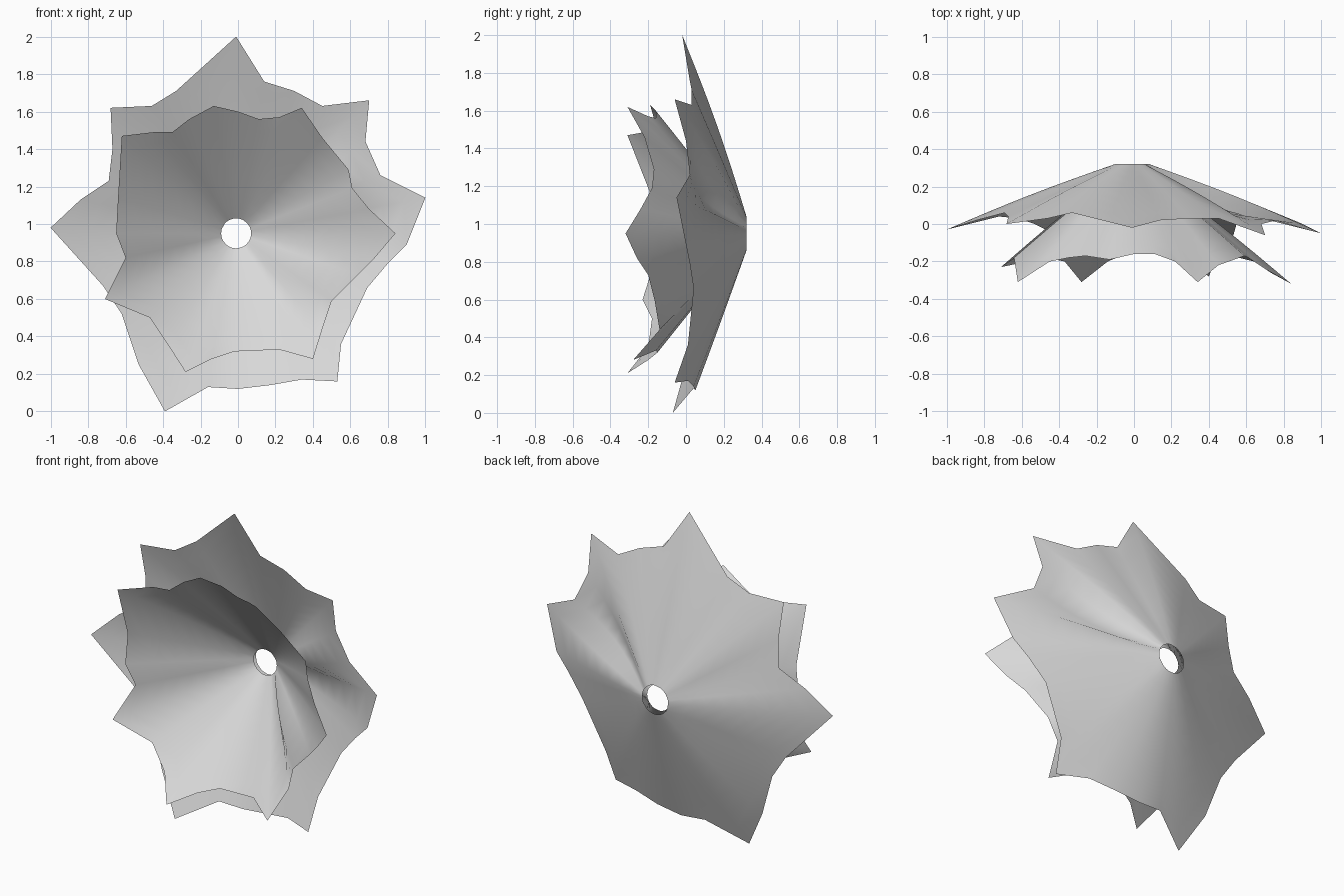
import bpy
import bmesh
import math
from mathutils import Vector

cube = bpy.data.objects.get("Cube")
if cube:
    bpy.data.objects.remove(cube, do_unlink=True)

# One plain pale grey for both petal layers
grey = bpy.data.materials.new("pale_grey")
grey.use_nodes = True
grey.diffuse_color = (0.7, 0.7, 0.7, 1)
grey.node_tree.nodes["Principled BSDF"].inputs["Base Color"].default_value = grey.diffuse_color

CENTRE_X, CENTRE_Z = -0.01, 0.95
BULGE = 0.015
PLEAT = 0.06


def petal_funnel(name, rim, hole_radius, hole_depth, rings=8):
    """Loft a pleated funnel from a round hole to a jagged rim of (x, z, y, optional dip) points."""
    bm = bmesh.new()
    loops = []
    reach = [math.hypot(p[0] - CENTRE_X, p[1] - CENTRE_Z) for p in rim]
    longest = max(reach)
    for ring in range(rings + 1):
        t = ring / rings
        loop = []
        for (x, z, y, *dip), radius in zip(rim, reach):
            angle = math.atan2(z - CENTRE_Z, x - CENTRE_X)
            inner = Vector((CENTRE_X + hole_radius * math.cos(angle),
                            hole_depth,
                            CENTRE_Z + hole_radius * math.sin(angle)))
            point = inner.lerp(Vector((x, y, z)), t)
            # Petal tips ride on ridges, the notches between them fold forward
            fold = BULGE - PLEAT * (longest - radius) - sum(dip)
            point.y += fold * math.sin(math.pi * t)
            loop.append(bm.verts.new(point))
        loops.append(loop)

    # Skin neighbouring rings with quads
    count = len(rim)
    for inner, outer in zip(loops, loops[1:]):
        for i in range(count):
            j = (i + 1) % count
            bm.faces.new((inner[i], inner[j], outer[j], outer[i]))
    bm.normal_update()
    if sum(face.normal.y for face in bm.faces) > 0:
        bmesh.ops.reverse_faces(bm, faces=bm.faces[:])
    for face in bm.faces:
        face.smooth = True

    mesh = bpy.data.meshes.new(name)
    bm.to_mesh(mesh)
    bm.free()
    mesh.materials.append(grey)
    obj = bpy.data.objects.new(name, mesh)
    bpy.context.collection.objects.link(obj)
    return obj


# Large rear layer: rim runs clockwise from the top tip
back_rim = [
    (-.01, 2, -.02), (.14, 1.76, .02), (.3, 1.71, .03), (.45, 1.63, .03),
    (.7, 1.66, -.06), (.68, 1.44, 0, .04), (.76, 1.26, .02, .07), (1, 1.14, -.05),
    (.9, .89, 0), (.8, .79, .02), (.69, .66, .04), (.55, .36, .01),
    (.53, .16, -.06), (.34, .17, .01), (.17, .14, .04), (0, .12, .05),
    (-.16, .13, .04), (-.39, 0, -.07), (-.53, .25, 0), (-.62, .52, .03),
    (-.72, .67, .04), (-1, .98, -.03), (-.84, 1.13, .02), (-.69, 1.23, .06),
    (-.67, 1.4, .04), (-.68, 1.62, 0), (-.46, 1.63, .03), (-.33, 1.71, .06),
]
petal_funnel("back_petals", back_rim, 0.09, 0.32)

# Smaller front layer, cupped further forward
front_rim = [
    (-.13, 1.63, -.19), (0, 1.6, -.16), (.11, 1.56, -.16), (.22, 1.57, -.2),
    (.34, 1.62, -.31), (.45, 1.46, -.22), (.59, 1.29, -.17), (.61, 1.19, -.18),
    (.7, 1.08, -.24), (.84, .95, -.32), (.73, .82, -.26), (.64, .73, -.2),
    (.5, .59, -.165, .04), (.45, .44, -.14), (.4, .28, -.28), (.22, .33, -.16),
    (-.02, .32, -.15), (-.14, .28, -.2), (-.28, .21, -.31), (-.37, .35, -.2),
    (-.47, .5, -.18), (-.71, .6, -.23), (-.6, .82, -.16), (-.65, .95, -.19),
    (-.64, 1.14, -.18), (-.62, 1.47, -.31), (-.45, 1.49, -.2), (-.35, 1.49, -.18),
    (-.26, 1.56, -.17),
]
petal_funnel("front_petals", front_rim, 0.08, 0.285)
